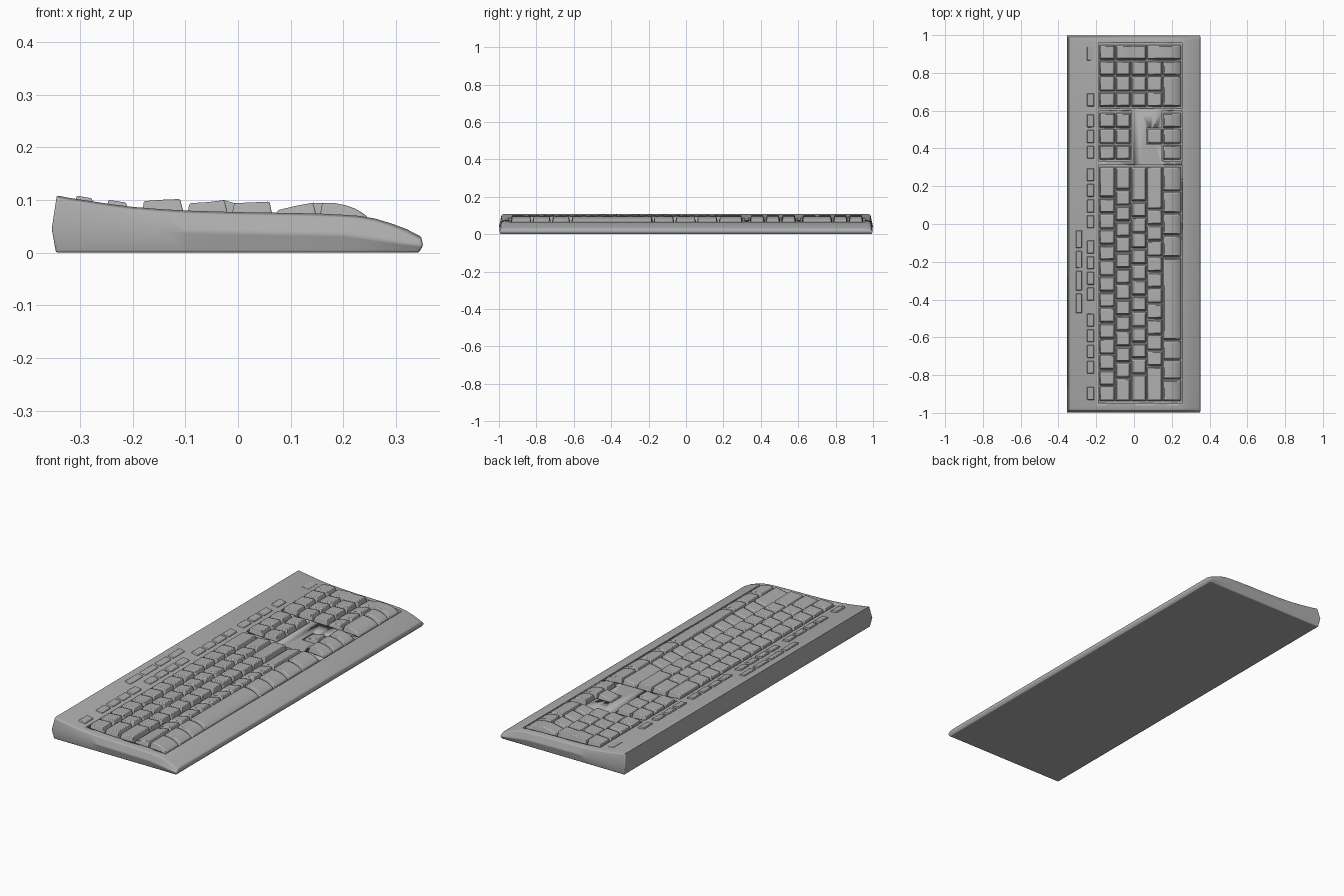
import bpy, bmesh, math

if "Cube" in bpy.data.objects:
    bpy.data.objects.remove(bpy.data.objects["Cube"])

grey = bpy.data.materials.new("plain grey")
grey.diffuse_color = (0.42, 0.42, 0.42, 1)
grey.use_nodes = True
grey.node_tree.nodes["Principled BSDF"].inputs["Base Color"].default_value = grey.diffuse_color

# height of the case top along x
TOP = [(-0.345, 0.109), (-0.32, 0.104), (-0.28, 0.098), (-0.24, 0.092), (-0.2, 0.087),
       (-0.15, 0.083), (-0.1, 0.080), (0, 0.077), (0.1, 0.0755), (0.16, 0.074),
       (0.2, 0.072), (0.23, 0.070), (0.26, 0.065), (0.29, 0.056), (0.32, 0.045), (0.349, 0.030)]


def lerp(table, x):
    for (x0, z0), (x1, z1) in zip(table, table[1:]):
        if x <= x1:
            return z0 + (z1 - z0) * (x - x0) / (x1 - x0)
    return table[-1][1]


def deck(x):
    return lerp(TOP, x)


def loft(bm, rings):
    """Skin a row of closed rings and cap both ends with quads."""
    vs = [[bm.verts.new(p) for p in r] for r in rings]
    n = len(rings[0])
    faces = []
    for a, b in zip(vs, vs[1:]):
        for i in range(n):
            j = (i + 1) % n
            faces.append(bm.faces.new((a[i], a[j], b[j], b[i])))
    for r in (vs[0], vs[-1]):
        for i in range(n // 2 - 1):
            faces.append(bm.faces.new((r[i], r[i + 1], r[n - 2 - i], r[n - 1 - i])))
    bmesh.ops.recalc_face_normals(bm, faces=faces)


def finish(bm, name, bevel=0, segments=2):
    me = bpy.data.meshes.new(name)
    bm.to_mesh(me)
    bm.free()
    me.materials.append(grey)
    me.shade_smooth()
    me.set_sharp_from_angle(angle=math.radians(32))
    ob = bpy.data.objects.new(name, me)
    bpy.context.collection.objects.link(ob)
    if bevel:
        m = ob.modifiers.new("bevel", 'BEVEL')
        m.width = bevel
        m.segments = segments
        m.limit_method = 'ANGLE'
        m.angle_limit = math.radians(32)
    return ob


# case: cross-sections lofted from the back edge to the palm rest
MID = [(-0.345, 0.045), (0.2, 0.035), (0.349, 0.014)]
rings = []
for k, (x, zt) in enumerate(TOP):
    first, last = k == 0, k == len(TOP) - 1
    xm = x - 0.009 if first else x + 0.003 if last else x
    xb = x - 0.001 if first else x - 0.005 if last else x
    zm = lerp(MID, x)
    half = [(xb, 0.990, 0), (xm, 0.999, zm), (x, 0.986, zt - 0.004), (x, 0.965, zt)]
    rings.append([(a, -b, c) for a, b, c in half] + half[::-1])
bm = bmesh.new()
loft(bm, rings)
case = finish(bm, "case", 0.005, 3)

# key rows: top profile across x, and the base limits
ROWS = {
    1: [(-0.179, 0.098), (-0.145, 0.1005), (-0.110, 0.102)],
    2: [(-0.092, 0.094), (-0.058, 0.096), (-0.026, 0.100)],
    3: [(-0.007, 0.094), (0.025, 0.0955), (0.060, 0.097)],
    4: [(0.076, 0.081), (0.110, 0.089), (0.143, 0.095)],
    5: [(0.160, 0.094), (0.185, 0.094), (0.205, 0.090), (0.222, 0.084), (0.236, 0.076), (0.245, 0.069)],
}
BASE = {1: (-0.182, -0.101), 2: (-0.098, -0.017), 3: (-0.014, 0.067), 4: (0.070, 0.151), 5: (0.154, 0.249)}
U = 0.083
GAP = 0.0035


def key(bm, profile, x0, x1, y0, y1, drop=0.013, inset=0.008):
    y0, y1 = y0 + GAP / 2, y1 - GAP / 2
    rs = []
    for i, (x, z) in enumerate(profile):
        xb = x0 if i == 0 else x1 if i == len(profile) - 1 else x
        zb = deck(xb) - drop
        rs.append([(xb, y0, zb), (x, y0 + inset, z), (x, y1 - inset, z), (xb, y1, zb)])
    loft(bm, rs)


def row_key(bm, r, y0, y1, r2=None):
    r2 = r2 or r
    prof = ROWS[r] if r2 == r else ROWS[r] + ROWS[r2]
    key(bm, prof, BASE[r][0], BASE[r2][1], y0, y1)


# recesses around the key blocks: x0, x1, y0, y1
WELLS = [(-0.187, 0.254, -0.947, 0.313), (-0.187, 0.254, 0.612, 0.957),
         (-0.187, -0.012, 0.333, 0.597), (0.149, 0.254, 0.333, 0.597), (0.065, 0.16, 0.422, 0.510)]
for n, (x0, x1, y0, y1) in enumerate(WELLS):
    bm = bmesh.new()
    rs = []
    for i in range(9):
        x = x0 + (x1 - x0) * i / 8
        z = deck(x) - 0.011
        rs.append([(x, y0, z), (x, y0, 0.2), (x, y1, 0.2), (x, y1, z)])
    loft(bm, rs)
    cutter = finish(bm, "key_well_cutter_%d" % n)
    cutter.hide_render = True
    cutter.hide_viewport = True
    m = case.modifiers.new("well", 'BOOLEAN')
    m.operation = 'DIFFERENCE'
    m.solver = 'EXACT'
    m.object = cutter

# main typing block, key widths in units from left to right
LAYOUT = {1: [1] * 13 + [2],
          2: [1.5] + [1] * 12 + [1.5],
          3: [1.75] + [1] * 11 + [2.25],
          4: [2.25] + [1] * 10 + [2.75],
          5: [1.4, 1.25, 1.25, 5.3, 1.4, 1.4, 1.4, 1.6]}
bm = bmesh.new()
for r, widths in LAYOUT.items():
    y = -0.94
    for w in widths:
        row_key(bm, r, y, y + w * U)
        y += w * U
finish(bm, "main_keys", 0.003)

# navigation and arrow keys
bm = bmesh.new()
for i in range(3):
    y = 0.339 + i * 0.084
    for r in (1, 2, 5):
        row_key(bm, r, y, y + U)
    if i == 1:
        row_key(bm, 4, y, y + U)
finish(bm, "navigation_keys", 0.003)

# number pad, with tall plus and enter keys and a wide zero
bm = bmesh.new()
P = [0.618 + i * U for i in range(5)]
for i in range(3):
    for r in (1, 2, 3, 4):
        row_key(bm, r, P[i], P[i + 1])
row_key(bm, 5, P[0], P[2])
row_key(bm, 5, P[2], P[3])
row_key(bm, 1, P[3], P[4])
row_key(bm, 2, P[3], P[4], 3)
row_key(bm, 4, P[3], P[4], 5)
finish(bm, "number_pad_keys", 0.003)


def small_key(bm, x0, x1, y0, y1, rise):
    prof = [(x0 + 0.003, deck(x0) + rise), (x1 - 0.003, deck(x1) + rise)]
    key(bm, prof, x0, x1, y0, y1, 0.004, 0.004)


# function row in groups of four, plus escape and one spare key
bm = bmesh.new()
starts = [-0.934, 0.620]
for y, n in ((-0.795, 4), (-0.408, 4), (-0.025, 4), (0.343, 3)):
    starts += [y + i * 0.083 for i in range(n)]
for y in starts:
    small_key(bm, -0.249, -0.210, y, y + 0.074, 0.007)
finish(bm, "function_keys", 0.002)

# media keys behind the function row
bm = bmesh.new()
for y0, y1 in ((-0.475, -0.365), (-0.355, -0.245), (-0.235, -0.140), (-0.130, -0.030)):
    small_key(bm, -0.309, -0.275, y0, y1, 0.006)
finish(bm, "media_keys", 0.002)

# thin status light window
bm = bmesh.new()
small_key(bm, -0.250, -0.208, 0.862, 0.942, 0.001)
finish(bm, "status_light_window")
